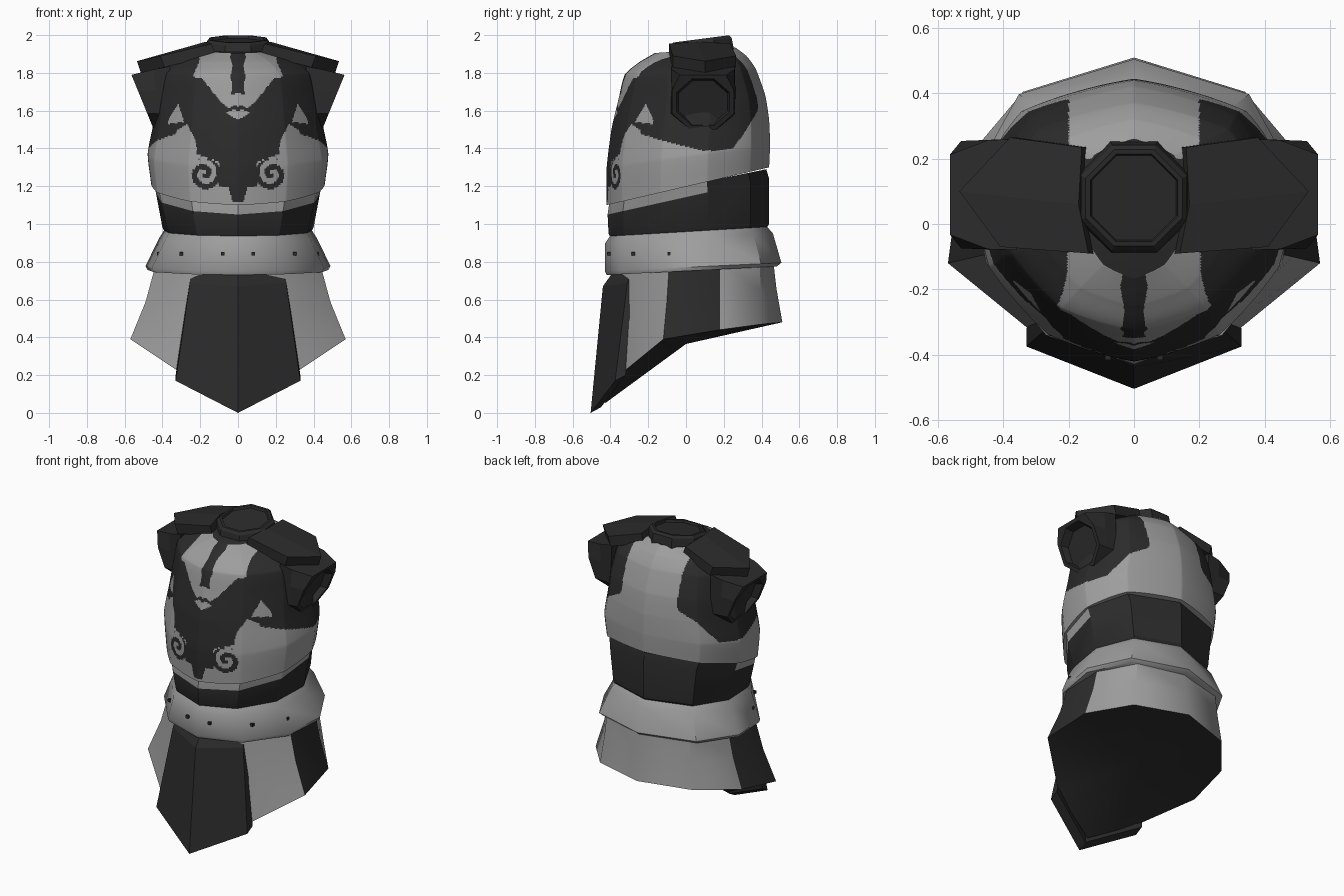
import bpy, bmesh, math

if "Cube" in bpy.data.objects:
    bpy.data.objects.remove(bpy.data.objects["Cube"])


def material(name, v):
    m = bpy.data.materials.new(name)
    m.diffuse_color = (v, v, v, 1)
    m.use_nodes = True
    m.node_tree.nodes["Principled BSDF"].inputs["Base Color"].default_value = m.diffuse_color
    return m


MATS = [material("light_grey", 0.34), material("dark_grey", 0.024)]
LIGHT, DARK = 0, 1


def make(name, verts, faces, rule, smooth=0):
    """Mesh object; rule is a colour index or a function of a face; smooth is an angle in degrees."""
    me = bpy.data.meshes.new(name)
    bm = bmesh.new()
    vs = [bm.verts.new(v) for v in verts]
    for f in faces:
        bm.faces.new([vs[i] for i in f])
    bmesh.ops.recalc_face_normals(bm, faces=bm.faces)
    bm.normal_update()
    for f in bm.faces:
        f.material_index = rule(f) if callable(rule) else rule
    bm.to_mesh(me)
    bm.free()
    for m in MATS:
        me.materials.append(m)
    ob = bpy.data.objects.new(name, me)
    bpy.context.collection.objects.link(ob)
    if smooth:
        bpy.ops.object.select_all(action='DESELECT')
        ob.select_set(True)
        bpy.context.view_layer.objects.active = ob
        bpy.ops.object.shade_smooth_by_angle(angle=math.radians(smooth))
    return ob


def skin(name, rings, rule, smooth=0, tip=None):
    """Join equal rings of points, cap both ends (last one as a fan if tip is given)."""
    n = len(rings[0])
    verts = [p for r in rings for p in r]
    faces = [(k * n + i, k * n + (i + 1) % n, (k + 1) * n + (i + 1) % n, (k + 1) * n + i)
             for k in range(len(rings) - 1) for i in range(n)]
    faces.append(tuple(range(n)))
    last = (len(rings) - 1) * n
    if tip:
        verts.append(tip)
        faces += [(last + i, last + (i + 1) % n, len(verts) - 1) for i in range(n)]
    else:
        faces.append(tuple(range(last, last + n)))
    return make(name, verts, faces, rule, smooth)


def plate(name, verts, faces, off, rule):
    """Thick plate: a surface, its copy moved by off, and side walls."""
    n = len(verts)
    allv = list(verts) + [tuple(a + b for a, b in zip(v, off)) for v in verts]
    edges = {(f[i], f[(i + 1) % len(f)]) for f in faces for i in range(len(f))}
    walls = [(a, b, b + n, a + n) for a, b in edges if (b, a) not in edges]
    back = [tuple(i + n for i in reversed(f)) for f in faces]
    return make(name, allv, list(faces) + back + walls, rule)


def mirror_ring(half):
    return half + [(-p[0],) + tuple(p[1:]) for p in half[-2:0:-1]]


def inside(poly, x, y):
    hit = False
    for (ax, ay), (bx, by) in zip(poly, poly[1:] + poly[:1]):
        if (ay > y) != (by > y) and x < (bx - ax) * (y - ay) / (by - ay) + ax:
            hit = not hit
    return hit


def spline(pts, n, closed):
    """Softened polyline: half straight, half Catmull-Rom."""
    m = len(pts)
    get = (lambda i: pts[i % m]) if closed else (lambda i: pts[min(max(i, 0), m - 1)])
    out = []
    for k in range(m if closed else m - 1):
        for j in range(n):
            t = j / n
            out.append(tuple(
                b + .5 * t * (c - b) + .25 * t * (c - a + t * (2 * a - 5 * b + 4 * c - d + t * (3 * (b - c) + d - a)))
                for a, b, c, d in zip(get(k - 1), get(k), get(k + 1), get(k + 2))))
    return out if closed else out + [pts[-1]]


# Shared body outline: x as a share of half width, then front-to-back share
PLAN = mirror_ring([(0, 0), (.55, .095), (.93, .335), (1, .62), (.72, .885), (0, 1)])


def body_rings(rows, plan):
    """Rows are (z front, z back, half width, y front, y back)."""
    return [[(w * px, yf + (yb - yf) * t, zf + (zb - zf) * t) for px, t in plan]
            for zf, zb, w, yf, yb in rows]


# Chest with painted crest
THROAT = [(-.01, 1.95), (.2, 1.95), (.205, 1.86), (.24, 1.78), (.19, 1.77), (.09, 1.645), (.045, 1.61), (.02, 1.63),
          (-.01, 1.62)]
DIAMOND = [(-.01, 1.545), (.065, 1.59), (.03, 1.605), (-.01, 1.6)]
EYE = [(.285, 1.54), (.37, 1.53), (.365, 1.56), (.315, 1.635)]
CREST = [(-.01, 1.98), (.6, 1.98), (.6, 1.36), (.46, 1.41), (.38, 1.46), (.27, 1.53), (.23, 1.45), (.22, 1.42),
         (.22, 1.37), (.1, 1.33), (.1, 1.2), (.05, 1.2), (.03, 1.12), (-.01, 1.11)]
SIDE = [(-.5, 1.6), (-.28, 1.49), (-.12, 1.44), (.1, 1.385), (.25, 1.4), (.32, 1.5), (.38, 1.6),
        (.385, 1.68), (.35, 1.8), (.3, 1.95), (-.5, 1.98)]


def chest_colour(f):
    x, y, z = f.calc_center_median()
    x = abs(x)
    if len(f.verts) > 4:
        return LIGHT if z < 1.5 else DARK
    if y < .05:
        strip = x < .042 - .012 * abs(math.sin(z * 30)) and 1.69 < z < 1.91
        if inside(THROAT, x, z):
            return DARK if strip else LIGHT
        if inside(DIAMOND, x, z) or inside(EYE, x, z):
            return LIGHT
    if y < -.24:
        dx, dz = x - .178, z - 1.265
        r = math.hypot(dx, dz)
        if r < .085:     # spiral scroll
            turn = math.atan2(dz, dx) / math.tau
            return DARK if (r / .056 + turn + .35) % 1 < .52 else LIGHT
        return DARK if inside(CREST, x, z) else LIGHT
    return DARK if inside(SIDE, y, z) and (x > .2 or y < .2) else LIGHT


chest_rows = [(1.10, 1.30, .46, -.42, .44), (1.3, 1.42, .478, -.42, .445), (1.5, 1.55, .448, -.395, .44),
              (1.65, 1.68, .43, -.36, .42), (1.79, 1.82, .40, -.325, .37), (1.855, 1.89, .3, -.25, .32),
              (1.905, 1.935, .17, -.165, .26)]
skin("chest", body_rings(spline(chest_rows, 20, False), spline(PLAN, 44, True)), chest_colour, 40)

# Waist band with a light strip under the front of the chest
skin("waist_band", body_rings([(.93, .985, .39, -.40, .43), (.95, 1.0, .4, -.41, .44),
                               (1.05, 1.24, .435, -.415, .44), (1.12, 1.29, .45, -.405, .425)], PLAN),
     lambda f: LIGHT if f.calc_center_median().y < .12 and abs(f.normal.z) < .5
     and min(v.co.z for v in f.verts) > 1.04 else DARK, 30)

# Flared belt
skin("belt", body_rings([(.94, .985, .39, -.40, .43), (.895, .95, .415, -.43, .46), (.75, .795, .49, -.43, .505),
                         (.73, .775, .48, -.42, .48)], PLAN), LIGHT, 40)

# Belt studs
for n, (x, y) in enumerate([(.08, -.408), (.3, -.28), (.42, -.09)]):
    for s in (-1, 1):
        bpy.ops.mesh.primitive_cube_add(size=.018, location=(s * x, y, .842))
        bpy.context.object.name = f"belt_stud_{n}"
        bpy.context.object.data.materials.append(MATS[DARK])

# Skirt, slanting down to the front, with dark side panels and underside
top = [(0, -.38, .75), (.25, -.30, .75), (.44, -.09, .77), (.43, .18, .8), (.3, .39, .81), (0, .46, .82)]
low = [(0, -.43, .05), (.3, -.34, .21), (.57, -.12, .39), (.53, .18, .44), (.34, .405, .47), (0, .51, .48)]
mid = [tuple(a + (b - a) * k for a, b, k in zip(p, q, (.38, .38, .48))) for p, q in zip(top, low)]


def skirt_colour(f):
    c = f.calc_center_median()
    return DARK if f.normal.z < -.5 or (abs(c.y - .03) < .08 and abs(c.x) > .4) else LIGHT


skin("skirt", [mirror_ring(r) for r in (top, mid, low)], skirt_colour, 40, tip=(0, 0, .365))

# Front tabard
rows = [(.25, -.29, .74, -.39, .74), (.255, -.31, .69, -.44, .67), (.33, -.375, .17, -.505, 0)]
tab = [p for x, y, z, yc, zc in rows for p in ((-x, y, z), (0, yc, zc), (x, y, z))]
plate("tabard", tab, [(r + i, r + i + 1, r + i + 4, r + i + 3) for r in (0, 3) for i in (0, 1)],
      (0, .055, .03), DARK)


def octagon(r):
    return [(r * math.cos((i + .5) * math.pi / 4), r * math.sin((i + .5) * math.pi / 4)) for i in range(8)]


# Collar with a sunken top that rises to the back
def collar_ring(r, dz):
    return [(x, .08 + y, 1.98 + .13 * y + dz) for x, y in octagon(r)]


skin("collar", [collar_ring(r, d) for r, d in ((.19, -.09), (.175, -.015), (.16, 0), (.145, 0), (.14, -.015))], DARK)

for s, side in ((-1, "left"), (1, "right")):
    # Shoulder strap with a pointed end
    pts = [(.14, -.09, 1.955), (.17, .06, 1.965), (.16, .235, 1.955), (.38, .265, 1.89),
           (.535, .1, 1.862), (.41, -.07, 1.89)]
    plate(f"shoulder_strap_{side}", [(s * x, y, z) for x, y, z in pts],
          [(0, 1, 4, 5), (1, 2, 3, 4)], (-.02 * s, 0, -.06), DARK)

    # Tilted arm socket, broad at the top, with a sunken octagonal disc
    def arm_ring(r, x0, tilt, square=1, lift=0):
        return [(s * (x0 + v * tilt), .09 + u * (square if v > .1 and abs(u) < .1 else 1),
                 1.645 + v * .88 + (lift if v > .1 else 0)) for u, v in octagon(r)]
    skin(f"arm_socket_{side}", [arm_ring(.185, .36, 0, 2.4, .04), arm_ring(.182, .43, .1, 2.4, .025),
                                arm_ring(.178, .505, .36, 1.8), arm_ring(.152, .505, .36),
                                arm_ring(.14, .46, .32)], DARK)
